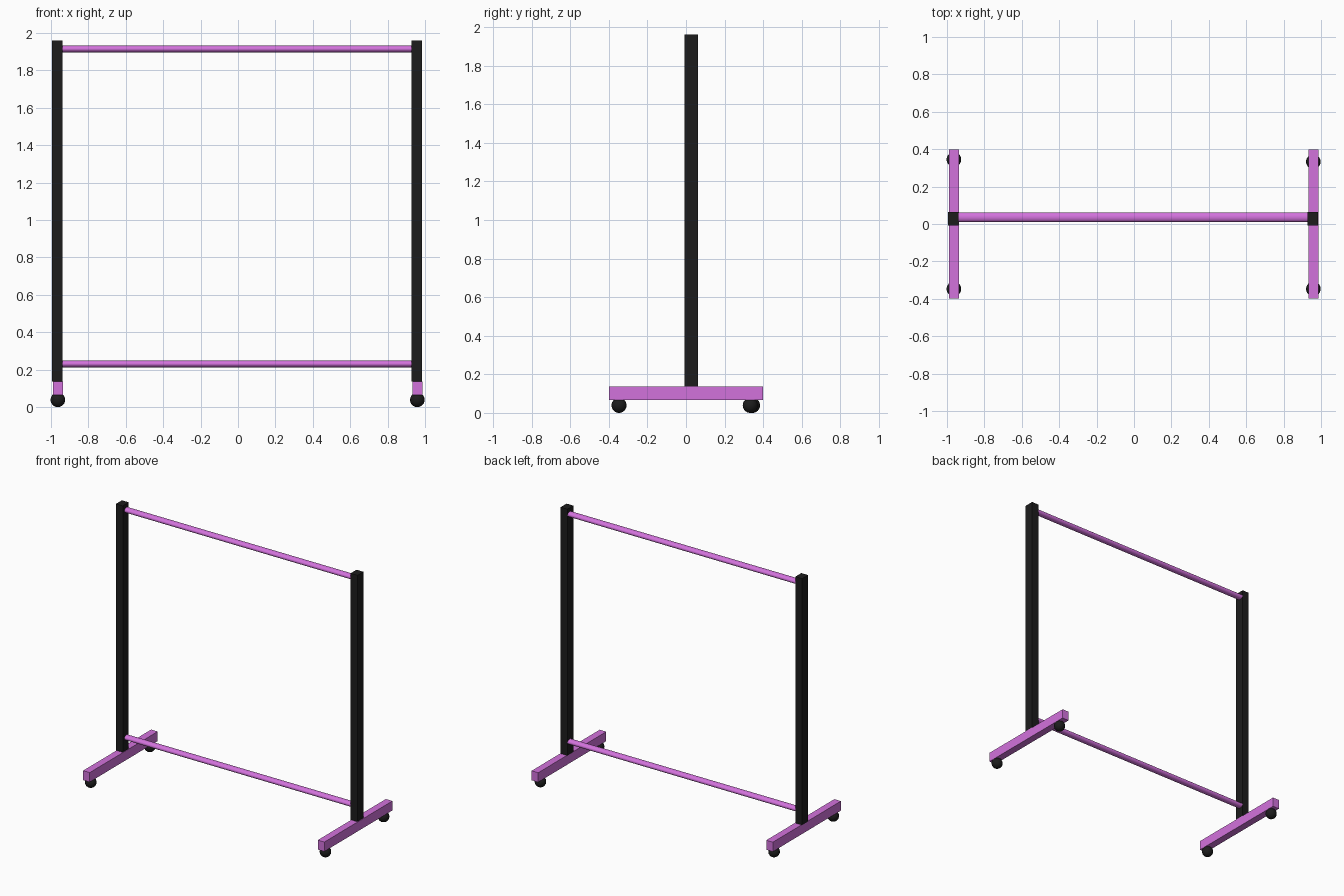
import bpy, math

if "Cube" in bpy.data.objects:
    bpy.data.objects.remove(bpy.data.objects["Cube"])


def material(name, rgb):
    m = bpy.data.materials.new(name)
    m.diffuse_color = (*rgb, 1)
    m.use_nodes = True
    m.node_tree.nodes["Principled BSDF"].inputs["Base Color"].default_value = m.diffuse_color
    return m


BLACK = material("black", (0.012, 0.012, 0.012))
PINK = material("pink", (0.65, 0.17, 0.72))


def finish(name, mat, scale, smooth=False):
    o = bpy.context.object
    o.name = name
    o.scale = scale
    bpy.ops.object.transform_apply(location=False, rotation=True, scale=True)
    o.data.materials.append(mat)
    if smooth:
        bpy.ops.object.shade_smooth_by_angle(angle=math.radians(40))


def box(name, lo, hi, mat):
    mid = [(a + b) / 2 for a, b in zip(lo, hi)]
    bpy.ops.mesh.primitive_cube_add(size=1, location=mid)
    finish(name, mat, [b - a for a, b in zip(lo, hi)])


def wheel(name, x, y):
    bpy.ops.mesh.primitive_uv_sphere_add(segments=32, ring_count=16, radius=0.039,
                                         location=(x, y, 0.039))
    finish(name, BLACK, (1, 1, 1), True)


def rail(name, z):
    # slightly flattened round bar running between the posts
    bpy.ops.mesh.primitive_cylinder_add(vertices=32, radius=1, depth=1,
                                        location=(-0.005, 0.036, z),
                                        rotation=(0, math.pi / 2, 0))
    finish(name, PINK, (0.018, 0.025, 1.88), True)


# Side frames: foot, post and two ball casters each
for side, post_x, foot_x, back_y in (("left", -0.967, -0.963, 0.345),
                                     ("right", 0.955, 0.959, 0.333)):
    box(side + "_foot", (foot_x - 0.027, -0.398, 0.066),
        (foot_x + 0.027, 0.398, 0.136), PINK)
    box(side + "_post", (post_x - 0.028, -0.007, 0.136),
        (post_x + 0.028, 0.063, 1.96), BLACK)
    wheel(side + "_front_wheel", foot_x, -0.347)
    wheel(side + "_back_wheel", foot_x, back_y)

# Horizontal rails
rail("top_rail", 1.915)
rail("bottom_rail", 0.231)
